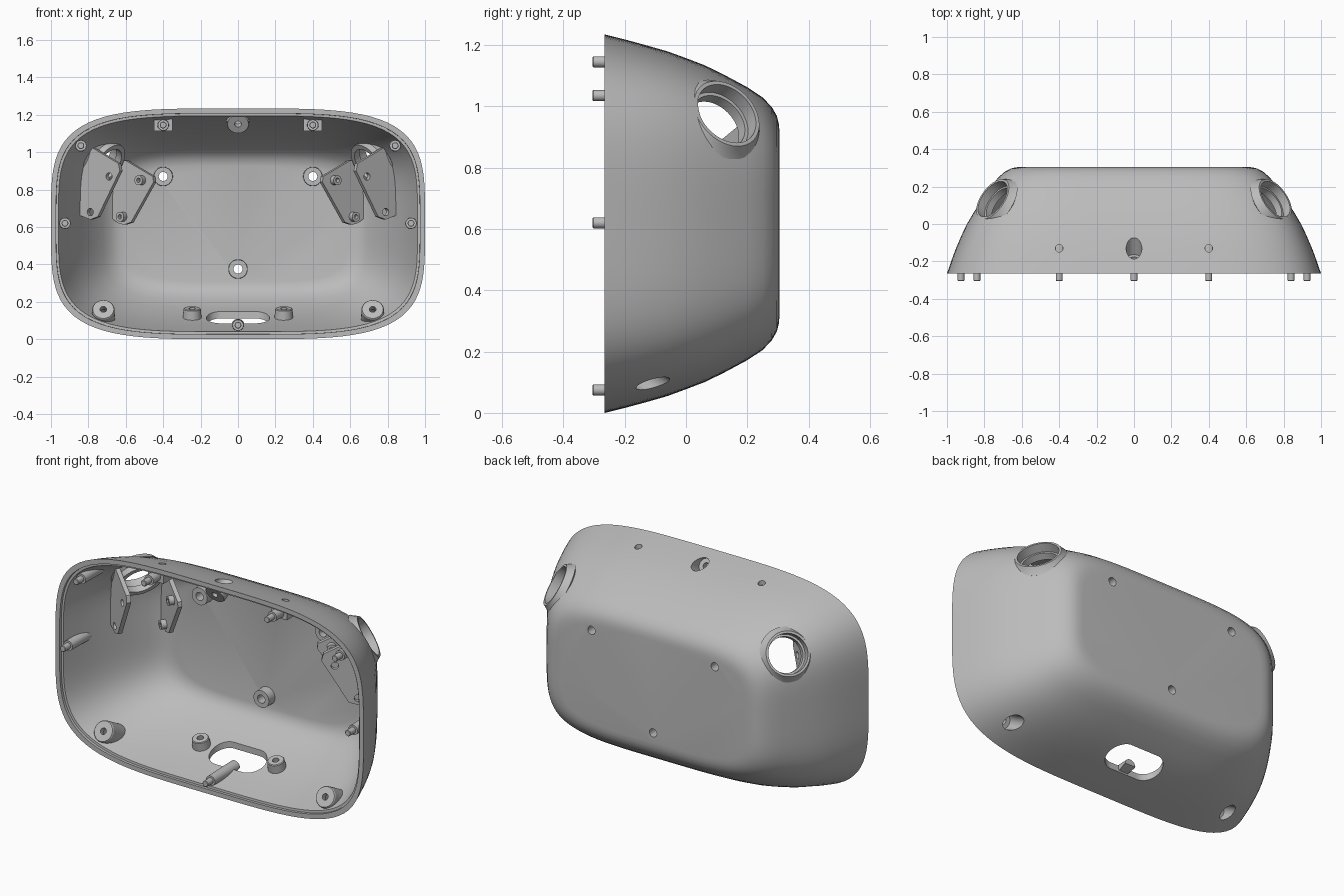
import bpy, bmesh, math
from mathutils import Vector

if "Cube" in bpy.data.objects:
    bpy.data.objects.remove(bpy.data.objects["Cube"])

grey = bpy.data.materials.new("plain grey")
grey.use_nodes = True
grey.diffuse_color = (0.5, 0.5, 0.5, 1)
grey.node_tree.nodes["Principled BSDF"].inputs["Base Color"].default_value = (0.5, 0.5, 0.5, 1)

MID = 0.617          # height of the shell's centre line
SIDES = (-1, 1)
FRONT = Vector((0, -1, 0))


def finish(bm, name):
    bmesh.ops.recalc_face_normals(bm, faces=bm.faces)
    mesh = bpy.data.meshes.new(name)
    bm.to_mesh(mesh)
    bm.free()
    obj = bpy.data.objects.new(name, mesh)
    mesh.materials.append(grey)
    bpy.context.collection.objects.link(obj)
    return obj


def loft(bm, rings):
    """Skin a list of equal-length point rings and cap both ends."""
    loops = [[bm.verts.new(p) for p in ring] for ring in rings]
    n = len(loops[0])
    for a, b in zip(loops, loops[1:]):
        for i in range(n):
            j = (i + 1) % n
            bm.faces.new((a[i], a[j], b[j], b[i]))
    bm.faces.new(loops[0])
    bm.faces.new(loops[-1])


def lathe(bm, profile, pos, axis, n=40):
    """Turn (radius, height) steps around an axis through pos."""
    q = Vector(axis).to_track_quat('Z', 'Y')
    turn = [2 * math.pi * i / n for i in range(n)]
    loft(bm, [[Vector(pos) + q @ Vector((r * math.cos(t), r * math.sin(t), h))
               for t in turn] for r, h in profile])


def prism(bm, pts, vec):
    loft(bm, [pts, [Vector(p) + Vector(vec) for p in pts]])


def hull(name, profile, inset=0, n=144):
    """Rounded-rectangle sections (depth, half width, half height)."""
    rings = []
    for y, a, b in profile:
        e = 4 + 0.8 * max(0, y + 0.265)
        ring = []
        for i in range(n):
            t = 2 * math.pi * i / n
            c, s = math.cos(t), math.sin(t)
            r = (abs(c) ** e + abs(s) ** e) ** (-1 / e)
            ring.append((r * c * (a - inset), y, MID + r * s * (b - inset)))
        rings.append(ring)
    bm = bmesh.new()
    loft(bm, rings)
    return finish(bm, name)


def turned(name, profile, pos, axis):
    bm = bmesh.new()
    lathe(bm, profile, pos, axis)
    return finish(bm, name)


jobs = []            # (object, [(operation, helper), ...])

# Shell volumes
OUTER = [(-.265, 1, .617), (-.2, .978, .601), (-.13, .952, .582), (-.06, .922, .562),
         (0, .893, .54), (.06, .858, .517), (.12, .82, .488), (.2, .765, .445),
         (.25, .725, .412), (.28, .69, .38), (.296, .66, .352), (.303, .632, .325), (.305, .6, .3)]
INNER = [(-.3, .975, .592), (-.25, .972, .59), (-.249, .96, .577), (-.13, .917, .547),
         (0, .858, .505), (.12, .783, .453), (.2, .722, .408), (.24, .68, .375),
         (.262, .64, .345), (.27, .59, .31)]
shell = hull("shell", OUTER)
cavity = hull("cavity_helper", INNER)
bound = hull("bound_helper", [(y - .006, a, b) for y, a, b in OUTER], 0.008)

# Axes and centres of the angled features
EYE = {s: (Vector((s * .745, .125, .968)), Vector((s * .7, .5, .5)).normalized()) for s in SIDES}
SCREWS = [((0, -.215, 1.15), (0, .87, .5))] + [((s * .72, -.22, .16), (0, .87, -.5)) for s in SIDES]
FLOOR = [(-.4, .87), (.4, .87), (0, .375)]
POSTS = [((s * .245, 0, .165), Vector((0, -.25, .97))) for s in SIDES]

# All drilled holes in one cutter
bm = bmesh.new()
for pos, axis in EYE.values():
    lathe(bm, [(.098, -.2), (.098, -.035), (.11, -.035), (.11, .2)], pos, axis, 64)
for pos, axis in SCREWS:
    lathe(bm, [(.018, -.03), (.018, .035), (.042, .035), (.042, .2)], pos, axis)
for x, z in FLOOR:
    lathe(bm, [(.024, -.2), (.024, .2)], (x, .25, z), FRONT)
for pos, axis in POSTS:
    lathe(bm, [(.018, -.035), (.018, .03)], pos, axis)
for s in SIDES:
    lathe(bm, [(.02, 0), (.02, .2)], (s * .4, -.13, 1.165), (0, 0, 1))
holes = finish(bm, "holes_helper")

# Cable slot through the bottom
bm = bmesh.new()
outline = []
for i in range(40):
    t = 2 * math.pi * (i + .5) / 40
    shift = math.copysign(.085, math.cos(t))
    outline.append((shift + .085 * math.cos(t), .085 * math.sin(t), -.1))
prism(bm, outline, (0, 0, .4))
slot = finish(bm, "slot_helper")
jobs.append((shell, [('DIFFERENCE', cavity), ('DIFFERENCE', slot), ('DIFFERENCE', holes)]))

clip_drill = [('INTERSECT', bound), ('DIFFERENCE', holes)]
clip = [('INTERSECT', bound)]

# Port collars
for s, (pos, axis) in EYE.items():
    collar = turned("port_collar", [(.125, -.075), (.125, -.04), (.15, -.022), (.136, -.006),
                                    (.128, .008), (.123, .016)], pos, axis)
    jobs.append((collar, [('DIFFERENCE', holes)]))

# Screw bosses, floor standoffs and bottom posts
for pos, axis in SCREWS:
    jobs.append((turned("screw_boss", [(.056, 0), (.06, .006), (.064, .2)], pos, axis), clip_drill))
for x, z in FLOOR:
    jobs.append((turned("floor_standoff", [(.052, -.035), (.05, .035)], (x, .25, z), FRONT), clip_drill))
for pos, axis in POSTS:
    jobs.append((turned("bottom_post", [(.056, -.12), (.046, -.004), (.042, 0)], pos, axis), clip_drill))

# Locating pins with their bosses
PINS = [(0, .075, -.03)]
for s in SIDES:
    PINS += [(s * .4, 1.145, -.05), (s * .84, 1.035, .1), (s * .925, .62, .1)]
for x, z, back in PINS:
    jobs.append((turned("pin_boss", [(.034, -back), (.029, .255)], (x, 0, z), FRONT), clip))
    turned("pin", [(.018, .2), (.018, .302), (.015, .305)], (x, 0, z), FRONT)

# Screw blocks under the top wall
for s in SIDES:
    bm = bmesh.new()
    x0, x1 = s * .4 - .05, s * .4 + .05
    prism(bm, [(x0, -.19, 1.112), (x1, -.19, 1.112), (x1, -.07, 1.112), (x0, -.07, 1.112)], (0, 0, .12))
    jobs.append((finish(bm, "screw_block"), clip_drill))

# Pairs of vertical bracket plates beside each port
PLATES = {
    "inner_bracket": (-.191, [(-.72, .95), (-.60, .955), (-.455, .87), (-.452, .84), (-.572, .625),
                              (-.61, .612), (-.64, .62), (-.72, .68)], [(-.515, .85), (-.615, .655)]),
    "outer_bracket": (-.471, [(-.92, 1.04), (-.79, 1.03), (-.64, .94), (-.632, .90), (-.75, .655),
                              (-.79, .64), (-.92, .69)], [(-.69, .87), (-.79, .68)]),
}
drills = []
for s in SIDES:
    normal = Vector((s * -.58, .81, 0))
    for name, (offset, outline, spots) in PLATES.items():
        def place(p):
            return Vector((-s * p[0], (offset - .58 * p[0]) / .81, p[1]))
        bm = bmesh.new()
        prism(bm, [place(p) for p in outline], normal * .025)
        plate = finish(bm, name)
        bm = bmesh.new()
        for p in spots:
            lathe(bm, [(.02, -.05), (.02, .06)], place(p), normal, 24)
        drill = finish(bm, "drill_helper")
        drills.append(drill)
        jobs.append((plate, clip + [('DIFFERENCE', drill)]))
        if name == "inner_bracket":
            for p in spots:
                peg = turned("bracket_peg", [(.026, -.03), (.026, .01)], place(p), normal)
                bm = bmesh.new()
                lathe(bm, [(.012, -.05), (.012, -.005)], place(p), normal, 24)
                drills.append(finish(bm, "drill_helper"))
                jobs.append((peg, [('DIFFERENCE', drills[-1])]))

# Apply the cuts, then drop the helpers
for obj, steps in jobs:
    for operation, helper in steps:
        mod = obj.modifiers.new("cut", 'BOOLEAN')
        mod.operation = operation
        mod.object = helper
        mod.solver = 'EXACT'
graph = bpy.context.evaluated_depsgraph_get()
graph.update()
results = [(obj, bpy.data.meshes.new_from_object(obj.evaluated_get(graph))) for obj, steps in jobs]
for obj, mesh in results:
    obj.modifiers.clear()
    obj.data = mesh
for helper in [cavity, bound, holes, slot] + drills:
    bpy.data.objects.remove(helper)

# Smooth shading with crisp edges
for obj in bpy.context.collection.objects:
    if obj.type == 'MESH':
        obj.data.shade_smooth()
        obj.data.set_sharp_from_angle(angle=math.radians(32))
